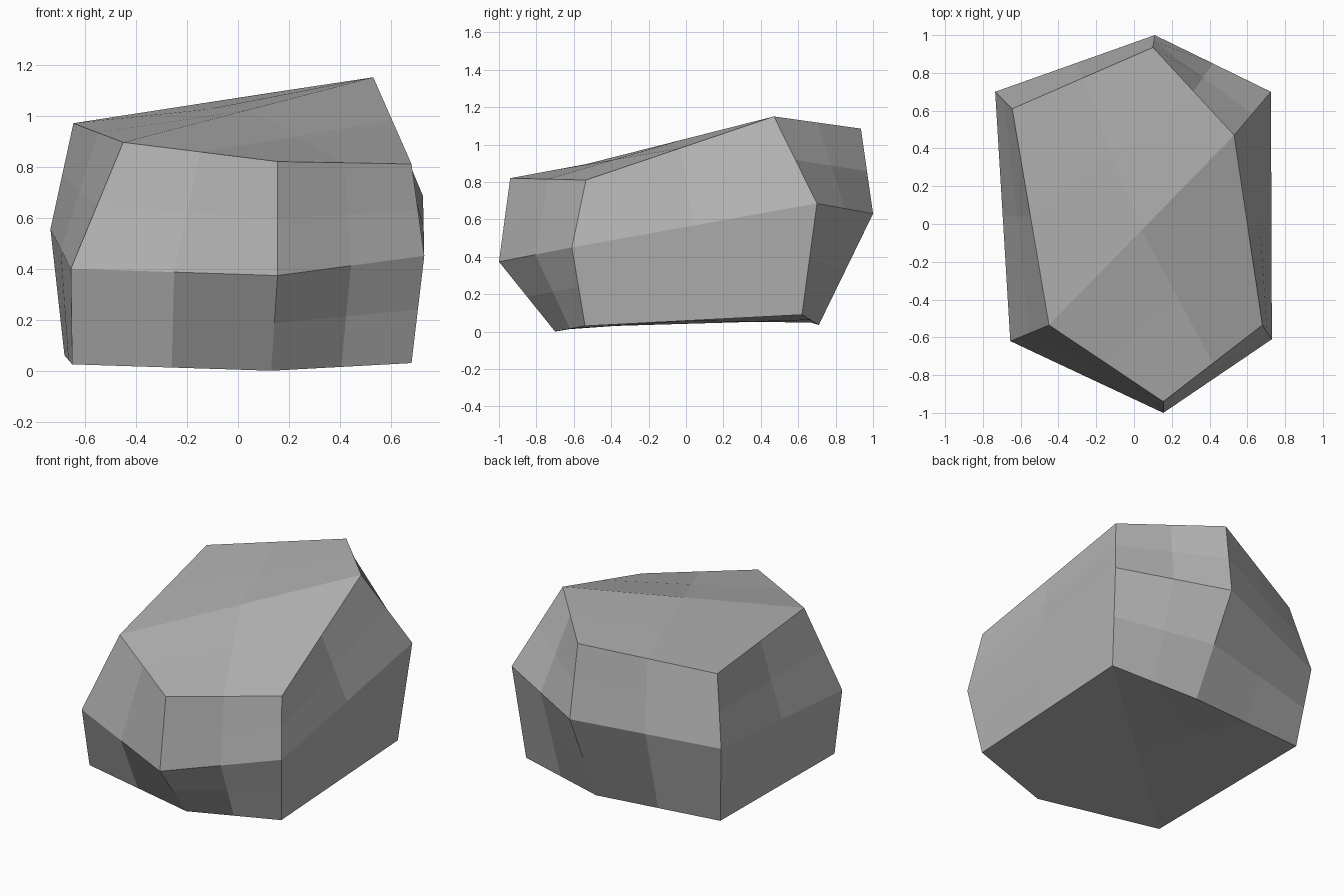
import bpy
import bmesh

cube = bpy.data.objects.get("Cube")
if cube:
    bpy.data.objects.remove(cube, do_unlink=True)

# One plain stone colour
stone = bpy.data.materials.new("grey_stone")
stone.use_nodes = True
color = (0.45, 0.45, 0.45, 1)
stone.diffuse_color = color
bsdf = next(n for n in stone.node_tree.nodes if n.type == 'BSDF_PRINCIPLED')
bsdf.inputs["Base Color"].default_value = color
bsdf.inputs["Roughness"].default_value = 0.9

# Three six-cornered outlines: base, waist and crown
base = [(-.65, -.55, .025), (.13, -.70, 0), (.68, -.54, .03),
        (.68, .62, .09), (.13, .71, .035), (-.68, .63, .06)]
waist = [(-.655, -.62, .40), (.155, -1, .373), (.73, -.61, .45),
         (.725, .70, .685), (.11, 1, .63), (-.735, .70, .555)]
crown = [(-.45, -.535, .895), (.155, -.94, .82), (.68, -.535, .81),
         (.53, .47, 1.15), (.10, .935, 1.085), (-.645, .61, .97)]

bm = bmesh.new()
rings = [[bm.verts.new(p) for p in ring] for ring in (base, waist, crown)]

# Side facets between neighbouring outlines
for low, high in zip(rings, rings[1:]):
    for i in range(len(low)):
        j = (i + 1) % len(low)
        bm.faces.new((low[i], low[j], high[j], high[i]))

# Top and underside, each folded along one diagonal
for ring in (rings[0], rings[-1]):
    bm.faces.new(ring[:4])
    bm.faces.new(ring[3:] + ring[:1])
bmesh.ops.recalc_face_normals(bm, faces=bm.faces)

mesh = bpy.data.meshes.new("boulder")
bm.to_mesh(mesh)
bm.free()
mesh.materials.append(stone)
boulder = bpy.data.objects.new("boulder", mesh)
bpy.context.collection.objects.link(boulder)

# Split every twisted facet into four flat pieces
split = boulder.modifiers.new("facet_split", 'SUBSURF')
split.subdivision_type = 'SIMPLE'
split.levels = split.render_levels = 1
